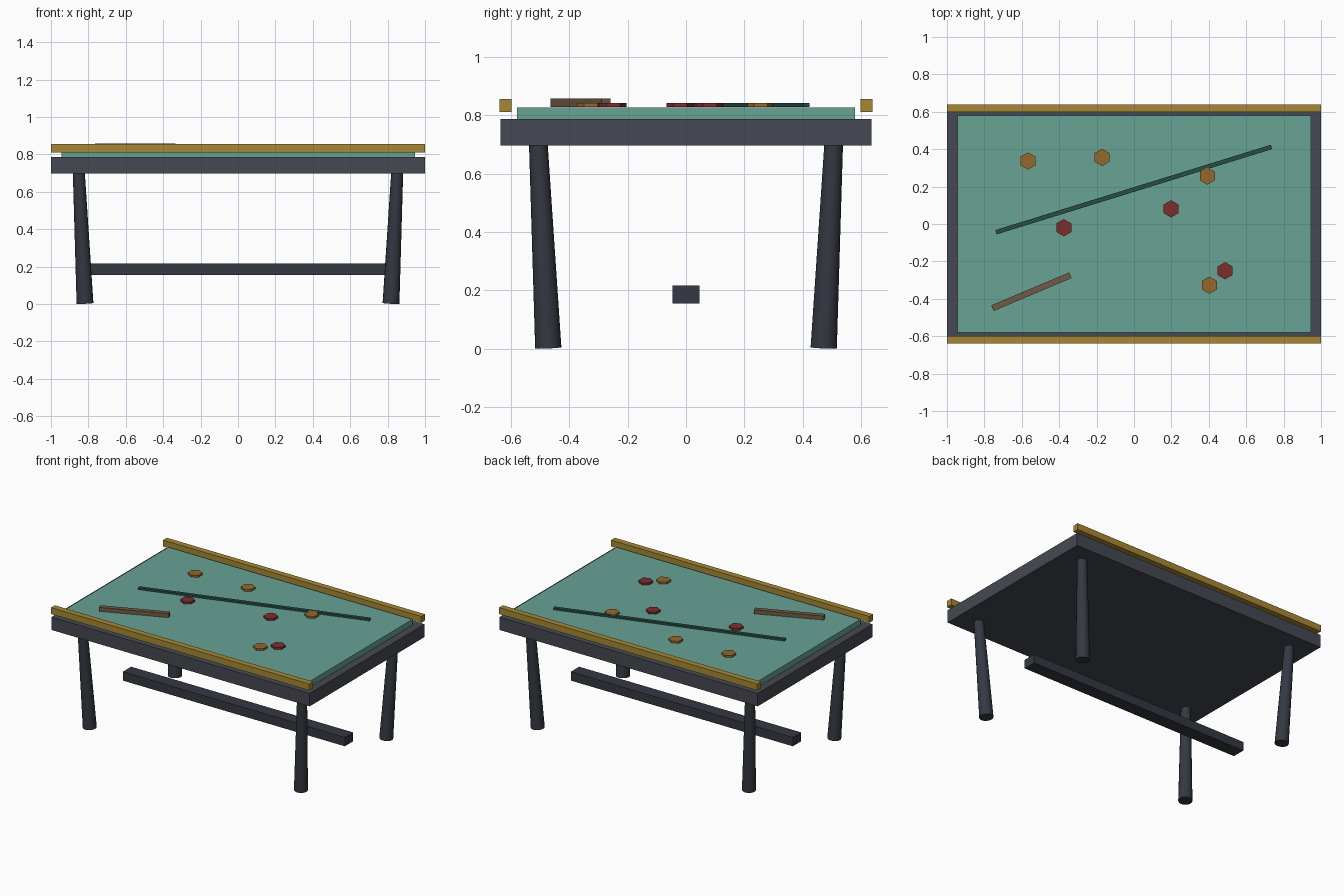
import bpy, math
from mathutils import Vector

if "Cube" in bpy.data.objects:
    bpy.data.objects.remove(bpy.data.objects["Cube"])


def material(name, color):
    m = bpy.data.materials.new(name)
    m.diffuse_color = (*color, 1)
    m.use_nodes = True
    m.node_tree.nodes["Principled BSDF"].inputs["Base Color"].default_value = m.diffuse_color
    return m


DARK = material("dark_frame", (0.06, 0.066, 0.085))
LEG = material("dark_leg", (0.035, 0.04, 0.055))
FELT = material("green_felt", (0.14, 0.36, 0.30))
GOLD = material("gold_rail", (0.38, 0.25, 0.035))
ORANGE = material("orange_chip", (0.30, 0.14, 0.025))
RED = material("red_chip", (0.20, 0.027, 0.024))
CUE = material("dark_green_cue", (0.02, 0.075, 0.06))
BROWN = material("brown_stick", (0.16, 0.105, 0.058))


def finish(name, mat):
    ob = bpy.context.object
    ob.name = name
    ob.data.materials.append(mat)
    return ob


def box(name, center, size, mat, angle=0):
    bpy.ops.mesh.primitive_cube_add(size=1, location=center, rotation=(0, 0, angle))
    ob = finish(name, mat)
    ob.scale = size
    return ob


def bar(name, a, b, width, z0, z1, mat):
    # flat bar lying between two points on the table
    a, b = Vector(a), Vector(b)
    d, c = b - a, (a + b) / 2
    box(name, (c.x, c.y, (z0 + z1) / 2), (d.length, width, z1 - z0), mat,
        math.atan2(d.y, d.x))


def tapered_leg(name, foot, top, r_foot, r_top):
    foot, top = Vector(foot), Vector(top)
    d = top - foot
    bpy.ops.mesh.primitive_cone_add(vertices=16, radius1=r_foot, radius2=r_top,
                                    depth=d.length, location=(foot + top) / 2,
                                    rotation=d.to_track_quat('Z', 'Y').to_euler())
    finish(name, LEG)
    bpy.ops.object.shade_smooth_by_angle(angle=math.radians(30))


# Table bed and felt
box("table_bed", (0, 0, 0.742), (2, 1.27, 0.09), DARK)
box("felt", (0, 0, 0.807), (1.89, 1.16, 0.04), FELT)

# Long side rails, legs
for sy, side in ((-1, "front"), (1, "back")):
    box(side + "_rail", (0, sy * 0.619, 0.833), (2, 0.042, 0.045), GOLD)
    for sx, end in ((-1, "left"), (1, "right")):
        tapered_leg(f"{side}_{end}_leg", (sx * 0.818, sy * 0.472, 0.003),
                    (sx * 0.851, sy * 0.506, 0.70), 0.045, 0.032)

# Stretcher
box("stretcher", (0, 0, 0.186), (1.72, 0.092, 0.062), LEG)

# Cue and short stick
bar("cue", (-0.738, -0.044), (0.735, 0.412), 0.024, 0.829, 0.842, CUE)
bar("short_stick", (-0.757, -0.450), (-0.340, -0.274), 0.033, 0.829, 0.857, BROWN)

# Hexagonal playing chips
chips = [(-0.567, 0.337, ORANGE), (-0.171, 0.356, ORANGE), (0.392, 0.256, ORANGE),
         (0.403, -0.327, ORANGE), (0.198, 0.081, RED), (-0.375, -0.02, RED),
         (0.487, -0.25, RED)]
for i, (x, y, mat) in enumerate(chips):
    bpy.ops.mesh.primitive_cylinder_add(vertices=6, radius=0.046, depth=0.014,
                                        location=(x, y, 0.836))
    finish(f"chip_{i + 1}", mat)
